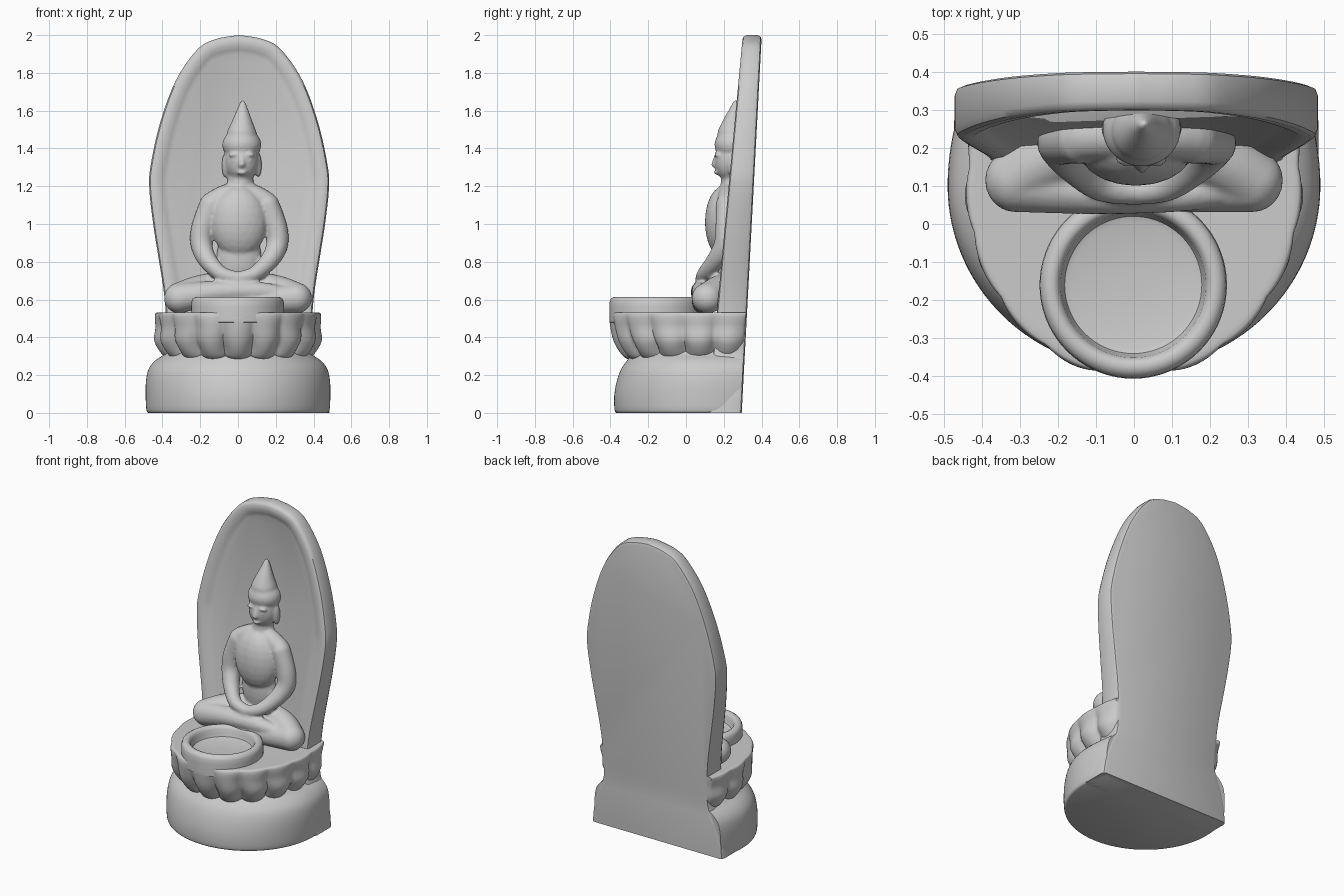
import bpy, bmesh, math
from mathutils import Matrix, Vector

if "Cube" in bpy.data.objects:
    bpy.data.objects.remove(bpy.data.objects["Cube"])


def make(name, bm, angle=40):
    bmesh.ops.recalc_face_normals(bm, faces=bm.faces)
    me = bpy.data.meshes.new(name)
    bm.to_mesh(me)
    bm.free()
    ob = bpy.data.objects.new(name, me)
    bpy.context.collection.objects.link(ob)
    bpy.ops.object.select_all(action='DESELECT')
    ob.select_set(True)
    bpy.context.view_layer.objects.active = ob
    bpy.ops.object.shade_smooth_by_angle(angle=math.radians(angle))
    return ob


def spline(pts, steps):
    """Catmull-Rom through tuples of any length."""
    out = []
    p = [pts[0]] + list(pts) + [pts[-1]]
    for i in range(1, len(p) - 2):
        for k in range(steps):
            t = k / steps
            out.append(tuple(0.5 * (2 * b + (c - a) * t + (2 * a - 5 * b + 4 * c - d) * t * t
                                    + (3 * b - a - 3 * c + d) * t ** 3)
                             for a, b, c, d in zip(*p[i - 1:i + 3])))
    return out + [tuple(pts[-1])]


def loft(rings, cap=True):
    """Bridge closed rings of points, with end caps."""
    bm = bmesh.new()
    vs = [[bm.verts.new(c) for c in r] for r in rings]
    n = len(vs[0])
    for a, b in zip(vs, vs[1:]):
        for i in range(n):
            j = (i + 1) % n
            bm.faces.new((a[i], a[j], b[j], b[i]))
    if cap:
        bm.faces.new(vs[0])
        bm.faces.new(vs[-1])
    return bm


def back_y(z):
    return 0.295 + 0.053 * z


def front_y(z):
    return 0.113 + 0.094 * z


# Leaning back slab with a raised rim
half = spline([(0, 2), (.12, 1.98), (.22, 1.925), (.335, 1.76), (.42, 1.53), (.47, 1.3),
               (.475, 1.18), (.455, 1.0), (.43, .84), (.40, .65), (.387, .5), (.387, .33),
               (.43, .22), (.465, .1), (.478, 0)], 6)
outline = half + [(-x, z) for x, z in reversed(half[1:])]
layers = [(.022, back_y, 0), (.007, back_y, -.006), (0, back_y, -.024), (0, front_y, .022),
          (.007, front_y, .006), (.02, front_y, 0), (.05, front_y, .002),
          (.075, front_y, .014), (.1, front_y, .028)]
rings = []
for inset, fy, off in layers:
    ring = []
    for i, (x, z) in enumerate(outline):
        a, b = outline[i - 1], outline[(i + 1) % len(outline)]
        t = Vector((b[0] - a[0], b[1] - a[1])).normalized()
        px, pz = x - t.y * -inset, z - t.x * inset
        if z < 0.001:
            px, pz = x - math.copysign(inset, x), 0
        ring.append((px + .006, fy(pz) + off, max(pz, 0)))
    rings.append(ring)
make("back_slab", loft(rings))


# D-shaped plan: half ellipse in front, nearly straight sides running to the slab
def d_ring(rx, ry, z, petal=0, n=150, petals=11):
    ring = []
    for i in range(n + 1):
        u = i / n
        seam = (1 - abs(math.sin(math.pi * petals * u)) ** 0.7) * petal
        k = 1 - 0.09 * seam
        zz = z + 0.03 * seam * max(0, (0.42 - z) / 0.14)
        yb = back_y(z) - 0.006
        if u < .12 or u > .88:
            s = min(u, 1 - u) / .12
            x = rx * k * (1 - .06 * (1 - s) ** 2)
            ring.append((x if u > .5 else -x, yb + (0.1 - yb) * s, zz))
        else:
            a = math.pi * (1 + (u - .12) / .76)
            ring.append((rx * k * math.cos(a), 0.1 + ry * k * math.sin(a), zz))
    return ring


# Rounded plinth
base = spline([(.475, .468, 0), (.485, .478, .015), (.489, .48, .09), (.487, .466, .17),
               (.472, .442, .235), (.435, .41, .28), (.39, .385, .31), (.36, .36, .35)], 3)
make("base_plinth", loft([d_ring(*r) for r in base]), 50)

# Lotus seat with petal lobes
lotus = spline([(.34, .37, .285, .3), (.375, .415, .287, .6), (.415, .453, .325, 1),
                (.445, .485, .385, .9), (.438, .50, .45, .6), (.441, .505, .495, .35),
                (.44, .502, .52, .2), (.43, .492, .531, .1), (.40, .46, .532, 0)], 3)
make("lotus_seat", loft([d_ring(*r) for r in lotus]), 60)

# Candle bowl
prof = [(.02, .545), (.165, .545), (.18, .55), (.187, .57), (.191, .595), (.199, .608),
        (.21, .614), (.225, .612), (.238, .604), (.244, .588), (.246, .56), (.244, .48), (.1, .46)]
N = 72
rings = [[(r * math.cos(2 * math.pi * i / N) - .002, -.16 + r * math.sin(2 * math.pi * i / N), z)
          for i in range(N)] for r, z in prof]
make("candle_bowl", loft(rings), 50)

# Seated figure: overlapping volumes fused by a voxel remesh
fig = bmesh.new()


def blob(c, r):
    m = Matrix.Translation(c) @ Matrix.Diagonal((*r, 1))
    bmesh.ops.create_icosphere(fig, subdivisions=3, radius=1, matrix=m)


def limb(*pts):
    for x, y, z, r in spline(pts, 9):
        blob((x, y, z), (r, r, r))


# torso and neck
blob((.005, .195, 1.01), (.15, .095, .19))
blob((.005, .22, .82), (.12, .07, .17))
blob((0, .21, .63), (.25, .1, .1))
limb((-.13, .225, 1.115, .06), (-.06, .23, 1.15, .06), (.01, .235, 1.16, .06),
     (.08, .23, 1.15, .06), (.145, .225, 1.115, .06))
limb((.01, .25, 1.15, .075), (.015, .255, 1.27, .065))
for s in (-1, 1):
    # arm, forearm and hand resting on the lap
    limb((s * .15 + .007, .22, 1.1, .063), (s * .195 + .007, .215, .98, .06),
         (s * .2 + .007, .205, .89, .058), (s * .165 + .004, .16, .81, .05),
         (s * .09, .1, .738, .04), (0, .085, .712, .036))
    # thigh
    limb((s * .12, .21, .655, .09), (s * .22, .17, .64, .085), (s * .31, .115, .608, .082))
    # ear and brow
    blob((.02 + s * .088, .25, 1.31), (.018, .028, .065))
    blob((.02 + s * .04, .168, 1.365), (.032, .018, .01))
    blob((.02 + s * .035, .168, 1.335), (.02, .012, .01))
# crossed shins
limb((.31, .11, .608, .08), (.1, .1, .59, .07), (-.15, .1, .585, .06))
limb((-.31, .11, .608, .08), (-.1, .085, .64, .06), (.1, .08, .645, .05), (.215, .085, .635, .04))
# head, hair and spire
blob((.02, .238, 1.335), (.09, .088, .115))
blob((.02, .25, 1.42), (.104, .1, .085))
limb((.02, .245, 1.47, .08), (.022, .248, 1.53, .056), (.024, .257, 1.59, .034),
     (.025, .262, 1.643, .014))
# nose and lips
limb((.02, .16, 1.36, .012), (.02, .15, 1.315, .017))
blob((.02, .16, 1.272), (.026, .014, .011))

figure = make("seated_figure", fig, 180)
rm = figure.modifiers.new("fuse", 'REMESH')
rm.mode = 'VOXEL'
rm.voxel_size = 0.009
rm.use_smooth_shade = True
sm = figure.modifiers.new("soften", 'SMOOTH')
sm.factor = 0.5
sm.iterations = 5
